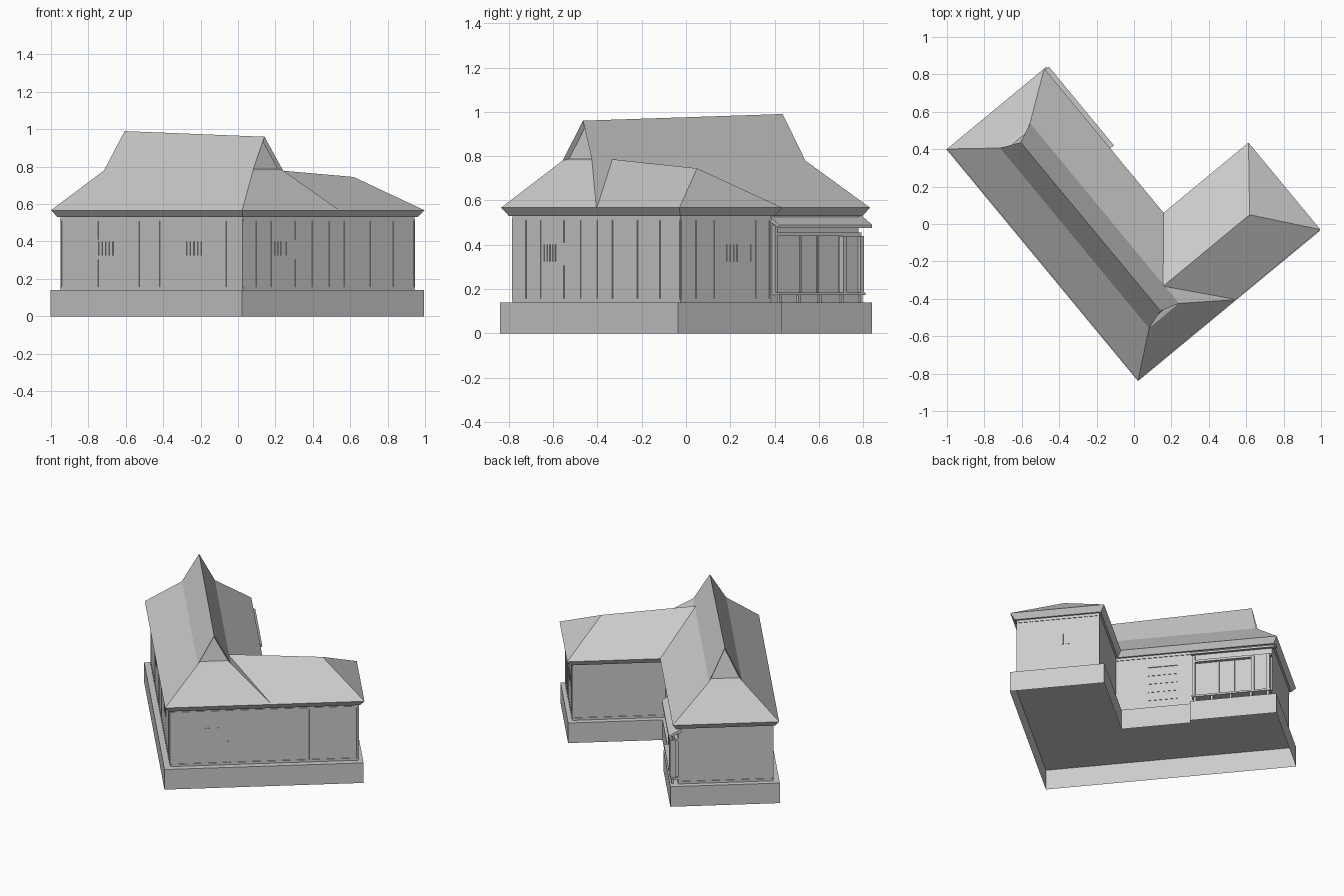
import bpy, bmesh, math
from mathutils import Matrix

if "Cube" in bpy.data.objects:
    bpy.data.objects.remove(bpy.data.objects["Cube"])

# House axes: a runs along the short facade, b along the long wing
TURN = Matrix.Translation((0.022, -0.835, 0)) @ Matrix.Rotation(math.radians(39.58), 4, 'Z')


def finish(name, bm):
    bm.normal_update()
    bm.transform(TURN)
    me = bpy.data.meshes.new(name)
    bm.to_mesh(me)
    bm.free()
    ob = bpy.data.objects.new(name, me)
    bpy.context.collection.objects.link(ob)
    return ob


def prism(name, pts, z0, z1, top=False):
    """Upright shell over a plan outline (counter-clockwise), open below."""
    bm = bmesh.new()
    lo = [bm.verts.new((a, b, z0)) for a, b in pts]
    hi = [bm.verts.new((a, b, z1)) for a, b in pts]
    n = len(pts)
    for i in range(n):
        j = (i + 1) % n
        bm.faces.new((lo[i], lo[j], hi[j], hi[i]))
    if top:
        bm.faces.new(hi)
    return finish(name, bm)


def boxes(name, items):
    """Several boxes in one object, each (a0, a1, b0, b1, z0, z1)."""
    bm = bmesh.new()
    for a0, a1, b0, b1, z0, z1 in items:
        m = Matrix.Translation(((a0 + a1) / 2, (b0 + b1) / 2, (z0 + z1) / 2)) \
            @ Matrix.Diagonal((a1 - a0, b1 - b0, z1 - z0, 1))
        bmesh.ops.create_cube(bm, size=1, matrix=m)
    return finish(name, bm)


def roof(name, rings, ridge, gables=False):
    """Stacked rectangles (a0, a1, b0, b1, z) closed by a ridge line."""
    bm = bmesh.new()
    loops = []
    for a0, a1, b0, b1, z in rings:
        loops.append([bm.verts.new((a, b, z)) for a, b in
                      ((a0, b0), (a1, b0), (a1, b1), (a0, b1))])
    bm.faces.new(loops[0][::-1])
    for lo, hi in zip(loops, loops[1:]):
        for i in range(4):
            j = (i + 1) % 4
            bm.faces.new((lo[i], lo[j], hi[j], hi[i]))
    r0, r1 = (bm.verts.new(p) for p in ridge)
    v = loops[-1]
    if abs(r1.co.y - r0.co.y) > 0.1:      # ridge along b
        ends = [bm.faces.new((v[0], v[1], r0)), bm.faces.new((v[2], v[3], r1))]
        bm.faces.new((v[1], v[2], r1, r0))
        bm.faces.new((v[3], v[0], r0, r1))
    else:                                 # ridge along a
        ends = [bm.faces.new((v[3], v[0], r0)), bm.faces.new((v[1], v[2], r1))]
        bm.faces.new((v[0], v[1], r1, r0))
        bm.faces.new((v[2], v[3], r0, r1))
    bm.normal_update()
    if gables:
        bmesh.ops.inset_individual(bm, faces=ends, thickness=0.016, depth=0)
        for f in ends:
            shift = 0.025 if f.calc_center_median().y < 0.8 else -0.025
            for vert in f.verts:
                vert.co.y += shift
    return finish(name, bm)


# Stone base and walls
prism("base", [(-.004, -.004), (1.258, -.004), (1.258, .603), (.66, .603),
               (.66, 1.05), (.69, 1.05), (.69, 1.604), (-.004, 1.604)], 0, .14, True)
W = .037
prism("walls", [(W, W), (1.227, W), (1.227, .566), (.638, .566),
                (.638, 1.567), (W, 1.567)], .14, .535)

# Roofs: hip-and-gable over the long wing, hip over the short wing
roof("main_roof", [(.025, .65, .025, 1.579, .53), (0, .675, 0, 1.604, .567),
                   (.222, .43, .177, 1.427, .78)],
     ((.328, .209, .96), (.326, 1.38, .99)), gables=True)
roof("wing_roof", [(.63, 1.239, .025, .578, .53), (.64, 1.264, 0, .603, .567)],
     ((.42, .302, .786), (1.023, .302, .745)))

# Wall battens: side strips given by position along the wall and height range
T, H = .004, .004
LOW, HIGH = (.155, .305), (.41, .51)
FULL = (.155, .51)


def strips(posts, bars, split):
    out = [(p, *FULL) for p in posts] + [(p, .325, .40) for p in bars]
    return out + [(s, *r) for s in split for r in (LOW, HIGH)]


long_side = strips([.042, .179, .736, .909, 1.56],
                   [.39, .42, .45, .48, .51, 1.13, 1.16, 1.19, 1.22, 1.25], [1.254])
short_side = strips([.13, .234, .519, .636, .743, .921, 1.08, 1.222],
                    [.26, .28, .30, .32, .34], [.40])
wing_end = strips([.042, .13, .236, .48, .56], [.31, .33, .35, .37, .45], [])
boxes("long_wall_battens", [(W - T, W + T, p - H, p + H, z0, z1) for p, z0, z1 in long_side]
      + [(W - T, W + T, W, 1.567, z, z + .01) for z in (.148, .51)])
boxes("short_wall_battens", [(p - H, p + H, W - T, W + T, z0, z1) for p, z0, z1 in short_side]
      + [(W, 1.227, W - T, W + T, z, z + .01) for z in (.148, .51)])
boxes("wing_end_battens", [(1.227 - T, 1.227 + T, p - H, p + H, z0, z1) for p, z0, z1 in wing_end]
      + [(1.227 - T, 1.227 + T, W, .566, z, z + .01) for z in (.148, .51)])
boxes("rear_sill_strips", [(.638, 1.227, .562, .570, .148, .158),
                           (W, .638, 1.563, 1.571, .148, .158),
                           (.634, .642, .566, 1.05, .51, .52)])

# Entrance door with frame and lattice
D = .638
boxes("door", [(D - .01, D + .006, .76, .77, .14, .45), (D - .01, D + .006, .96, .97, .14, .45),
               (D - .01, D + .006, .76, .97, .44, .45), (D - .01, D + .004, .861, .869, .14, .44)]
      + [(D - .01, D + .003, .77, .96, z, z + .006) for z in (.20, .26, .32, .38)])

# Veranda: deck on feet, posts, lintel and screen bars
boxes("veranda_deck", [(D - .01, .688, 1.06, 1.567, .172, .184)])
boxes("veranda_feet", [(.665, .68, b, b + .015, .14, .172) for b in (1.07, 1.18, 1.30, 1.43, 1.54)])
boxes("veranda_posts", [(D - .01, .66, 1.06, 1.075, .184, .49)]
      + [(.655, .685, b, b + .02, .184, .44) for b in (1.44, 1.54)])
boxes("storm_shutter_box", [(D - .01, .668, 1.45, 1.55, .184, .44)])
boxes("veranda_lintel", [(D - .01, .66, 1.06, 1.567, .44, .455)])
boxes("veranda_screen_bars", [(D - .01, D + .006, b, b + .008, .184, .44) for b in (1.22, 1.32)])

# Sloped awning over the veranda
bm = bmesh.new()
section = [(.62, .535), (.62, .51), (.70, .476), (.70, .49)]
f = bm.faces.new([bm.verts.new((a, 1.05, z)) for a, z in section])
ext = bmesh.ops.extrude_face_region(bm, geom=[f], use_keep_orig=True)
bmesh.ops.translate(bm, vec=(0, .545, 0),
                    verts=[g for g in ext["geom"] if isinstance(g, bmesh.types.BMVert)])
bmesh.ops.recalc_face_normals(bm, faces=bm.faces)
finish("veranda_awning", bm)
